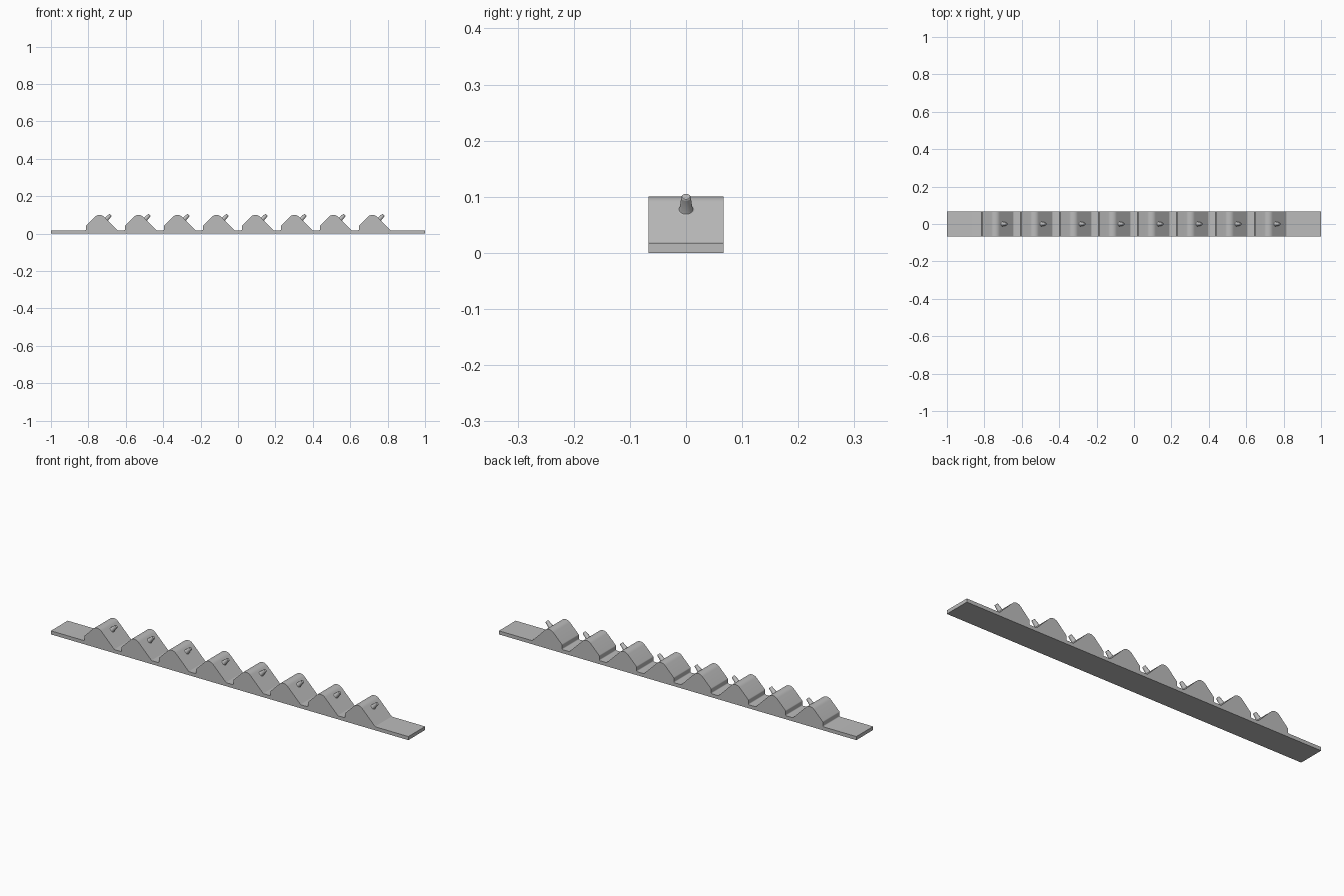
import bpy, bmesh, math
from mathutils import Vector, Matrix

cube = bpy.data.objects.get("Cube")
if cube:
    bpy.data.objects.remove(cube)

COUNT, PITCH, FIRST = 8, 0.2085, -0.813
HALF_W, BASE_Z = 0.067, 0.018

gray = bpy.data.materials.new("plain gray")
gray.use_nodes = True
color = (0.5, 0.5, 0.5, 1)
gray.diffuse_color = color
gray.node_tree.nodes["Principled BSDF"].inputs["Base Color"].default_value = color


def finish(name, bm):
    bmesh.ops.recalc_face_normals(bm, faces=bm.faces)
    mesh = bpy.data.meshes.new(name)
    bm.to_mesh(mesh)
    bm.free()
    mesh.materials.append(gray)
    obj = bpy.data.objects.new(name, mesh)
    bpy.context.collection.objects.link(obj)
    bpy.ops.object.select_all(action='DESELECT')
    obj.select_set(True)
    bpy.context.view_layer.objects.active = obj
    bpy.ops.object.shade_smooth_by_angle(angle=math.radians(30))
    return obj


def rounded(prev, corner, nxt, radius, steps):
    """Points of a tangent arc that replaces a corner."""
    a, b = (prev - corner).normalized(), (nxt - corner).normalized()
    half = a.angle(b) / 2
    middle = corner + (a + b).normalized() * (radius / math.sin(half))
    start = corner + a * (radius / math.tan(half)) - middle
    end = corner + b * (radius / math.tan(half)) - middle
    sweep = start.angle(end)
    return [middle + (start * math.sin((1 - i / steps) * sweep)
                      + end * math.sin(i / steps * sweep)) / math.sin(sweep)
            for i in range(steps + 1)]


# Strip with ridges: one side profile, extruded across the width
corners = [(-1, 0, 0), (-1, BASE_Z, 0)]
for k in range(COUNT):
    x = FIRST + k * PITCH
    corners += [(x, BASE_Z, 0.005), (x, 0.042, 0.008),
                (x + 0.072, 0.114, 0.033), (x + 0.168, BASE_Z, 0.004)]
corners += [(1, BASE_Z, 0), (1, 0, 0)]

pts = [Vector(c[:2]) for c in corners]
outline = []
for i, (px, pz, radius) in enumerate(corners):
    if radius:
        steps = 10 if radius > 0.02 else 5
        outline += rounded(pts[i - 1], pts[i], pts[i + 1], radius, steps)
    else:
        outline.append(pts[i])

bm = bmesh.new()
face = bm.faces.new([bm.verts.new((p.x, -HALF_W, p.y)) for p in outline])
new = bmesh.ops.extrude_face_region(bm, geom=[face])["geom"]
bmesh.ops.translate(bm, vec=(0, 2 * HALF_W, 0),
                    verts=[v for v in new if isinstance(v, bmesh.types.BMVert)])
finish("ridged_strip", bm)

# Pegs: flared, tapered pins square to the long slope of each ridge
PEG = [(0.015, -0.004), (0.015, 0), (0.0125, 0.001), (0.0115, 0.003),
       (0.0085, 0.031), (0.007, 0.033)]
SIDES = 24
for k in range(COUNT):
    bm = bmesh.new()
    rings = [[bm.verts.new((r * math.cos(math.tau * s / SIDES),
                            r * math.sin(math.tau * s / SIDES), h))
              for s in range(SIDES)] for r, h in PEG]
    for low, high in zip(rings, rings[1:]):
        for s in range(SIDES):
            t = (s + 1) % SIDES
            bm.faces.new((low[s], low[t], high[t], high[s]))
    bm.faces.new(rings[0])
    bm.faces.new(rings[-1])
    seat = Vector((FIRST + k * PITCH + 0.109, 0, 0.077))
    bm.transform(Matrix.Translation(seat) @ Matrix.Rotation(math.pi / 4, 4, 'Y'))
    finish(f"peg_{k + 1}", bm)
